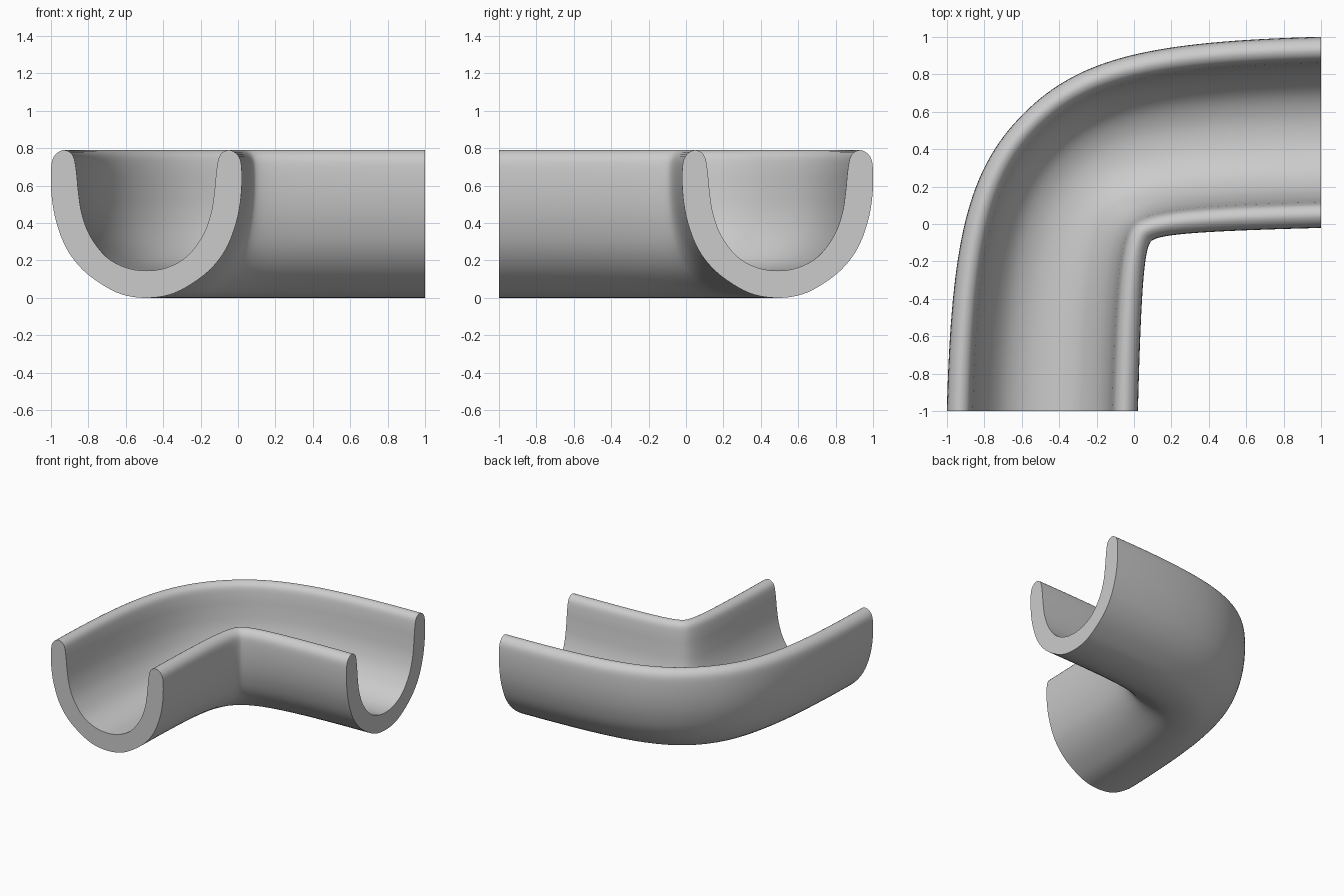
import bpy, bmesh
from mathutils import Vector

if "Cube" in bpy.data.objects:
    bpy.data.objects.remove(bpy.data.objects["Cube"])

# Half of the U section: (offset from channel centre, height), outer bottom -> rim -> inner bottom
CENTRE = 0.49
half = [(0, 0), (.11, .013), (.21, .055), (.335, .145), (.425, .26), (.48, .40),
        (.506, .54), (.51, .68), (.495, .755), (.445, .79), (.395, .765),
        (.376, .69), (.364, .57), (.345, .45), (.30, .33), (.215, .22),
        (.11, .162), (0, .145)]


def smooth(points, steps=4):
    """Catmull-Rom curve through the half section, mirrored at both ends."""
    p = [Vector(q) for q in points]
    p = [Vector((-p[1].x, p[1].y))] + p + [Vector((-p[-2].x, p[-2].y))]
    out = []
    for a, b, c, d in zip(p, p[1:], p[2:], p[3:]):
        for i in range(steps):
            t = i / steps
            out.append(0.5 * (2 * b + (c - a) * t + (2 * a - 5 * b + 4 * c - d) * t**2
                              + (3 * b - a - 3 * c + d) * t**3))
    return out + [p[-2]]


side = smooth(half)
section = side + [Vector((-q.x, q.y)) for q in side[-2:0:-1]]


def bend(d, s):
    """Point on the bend for a line at offset d; s runs -1..1, 0 on the diagonal."""
    slope = 0.027
    k = 0.668 * d - 0.078                       # where the line crosses the diagonal
    end, mid = Vector((1, d)), Vector((-k, k))
    m = (d - k - slope * (1 + k)) / (1 - slope)
    meet = mid + Vector((m, m))                 # tangents cross here
    h1, h2 = end.lerp(meet, 0.75), mid.lerp(meet, 0.8)
    t = abs(s)
    p = mid * (1 - t)**3 + h2 * 3 * t * (1 - t)**2 + h1 * 3 * t * t * (1 - t) + end * t**3
    return p if s > 0 else Vector((-p.y, -p.x))  # mirrored arm


# Sweep the section round the corner
N = 32
bm = bmesh.new()
rings = []
for j in range(-N, N + 1):
    pts = [(bend(CENTRE + q.x, j / N), q.y) for q in section]
    rings.append([bm.verts.new((xy.x, xy.y, z)) for xy, z in pts])
n = len(section)
for r0, r1 in zip(rings, rings[1:]):
    for i in range(n):
        k = (i + 1) % n
        bm.faces.new((r0[i], r0[k], r1[k], r1[i])).smooth = True

# Flat end caps with crisp edges
for ring in (rings[0], rings[-1]):
    for e in bm.faces.new(ring).edges:
        e.smooth = False
bmesh.ops.recalc_face_normals(bm, faces=bm.faces[:])

mesh = bpy.data.meshes.new("gutter_corner")
bm.to_mesh(mesh)
bm.free()
obj = bpy.data.objects.new("gutter_corner", mesh)
bpy.context.collection.objects.link(obj)
